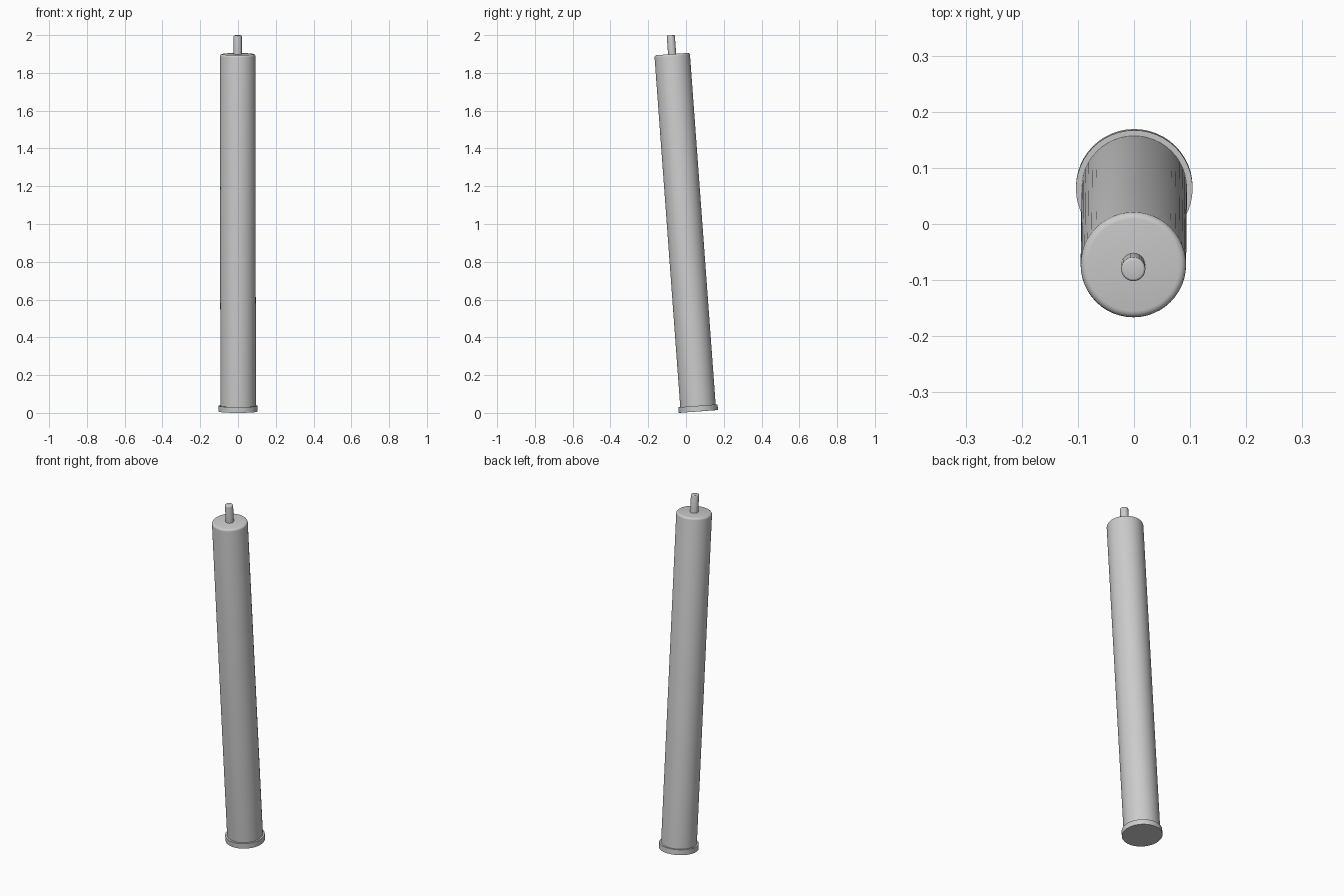
import bpy, bmesh, math
from mathutils import Matrix

if "Cube" in bpy.data.objects:
    bpy.data.objects.remove(bpy.data.objects["Cube"])

SIDES = 48
# Leaning placement shared by all parts: tilt toward the front, foot rim touching z = 0
TILT = (Matrix.Translation((0.0005, 0.0655, 0.0076))
        @ Matrix.Rotation(math.radians(-0.05), 4, 'Y')
        @ Matrix.Rotation(math.radians(4.2), 4, 'X'))


def lathe(name, profile, sides=SIDES):
    """Closed solid of revolution from (radius, height) points, bottom to top."""
    bm = bmesh.new()
    rings = []
    for r, z in profile:
        rings.append([bm.verts.new((r * math.cos(2 * math.pi * i / sides),
                                    r * math.sin(2 * math.pi * i / sides), z))
                      for i in range(sides)])
    for a, b in zip(rings, rings[1:]):
        for i in range(sides):
            j = (i + 1) % sides
            bm.faces.new((a[i], a[j], b[j], b[i]))
    bm.faces.new(rings[0][::-1])
    bm.faces.new(rings[-1])
    bm.transform(TILT)
    me = bpy.data.meshes.new(name)
    bm.to_mesh(me)
    bm.free()
    ob = bpy.data.objects.new(name, me)
    bpy.context.collection.objects.link(ob)
    bpy.ops.object.select_all(action='DESELECT')
    ob.select_set(True)
    bpy.context.view_layer.objects.active = ob
    bpy.ops.object.shade_smooth_by_angle(angle=math.radians(35))
    return ob


def rounded_top(r, z0, z1, bevel, steps=4):
    """Cylinder profile with a rounded upper edge."""
    pts = [(r, z0)]
    for k in range(steps + 1):
        a = math.pi / 2 * k / steps
        pts.append((r - bevel + bevel * math.cos(a), z1 - bevel + bevel * math.sin(a)))
    return pts


# Foot flange, long body and top pin
lathe("base_flange", [(0.104, 0), (0.104, 0.03)])
lathe("body_tube", rounded_top(0.094, 0.025, 1.897, 0.012))
lathe("top_pin", rounded_top(0.0215, 1.89, 1.9965, 0.005, 3), 24)
